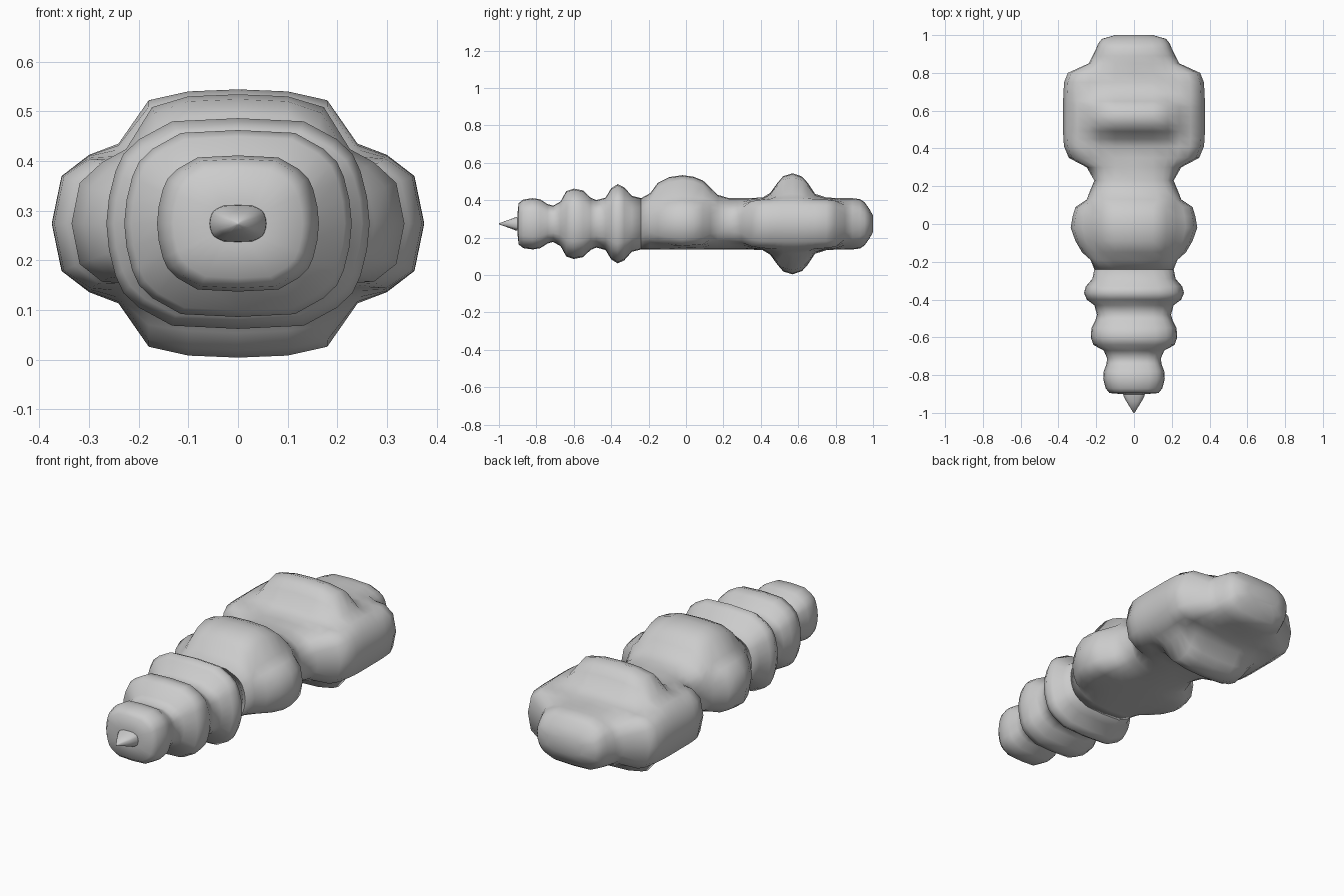
import bpy, bmesh

ZC = 0.274      # height of the body axis
CORE_W, CORE_H = 0.2, 0.137

# Quarter cross-section: x = a*c + b*e ; z = p*h + q*e + r*f
# c,h = core half sizes, e = side swelling, f = top/bottom swelling
QUARTER = [
    (0.00, 0.00, 1.00, 0.00, 1.00),
    (0.50, 0.00, 0.97, 0.00, 1.00),
    (0.75, 0.17, 0.80, 0.13, 0.87),
    (0.87, 0.38, 0.66, 0.22, 0.24),
    (0.93, 0.65, 0.50, 0.36, 0.05),
    (0.98, 0.91, 0.25, 0.35, 0.00),
    (1.00, 1.00, 0.00, 0.00, 0.00),
]


def quarter(w, t):
    c, h = min(w, CORE_W), min(t, CORE_H)
    if w < 0.27 and t > CORE_H:      # plain rounded ring
        k = (w - c, t - h)
        if k[0] > 0.0 or t < 0.19:
            c, h = w, t
    e, f = w - c, t - h
    return [(a * c + b * e, p * h + q * e + r * f) for a, b, p, q, r in QUARTER]


def ring(w, top, bottom):
    up, dn = quarter(w, top), quarter(w, bottom)
    pts = [(x, z) for x, z in up]                       # top to right
    pts += [(x, -z) for x, z in reversed(dn[:-1])]      # right to bottom
    pts += [(-x, -z) for x, z in dn[1:]]                # bottom to left
    pts += [(-x, z) for x, z in reversed(up[1:-1])]     # left to top
    return pts


def loft(name, sections):
    bm = bmesh.new()
    rings = []
    for s in sections:
        y, w, t = s[:3]
        b = s[3] if len(s) > 3 else t
        rings.append([bm.verts.new((x, y, ZC + z)) for x, z in ring(w, t, b)])
    n = len(rings[0])
    for r0, r1 in zip(rings, rings[1:]):
        for i in range(n):
            j = (i + 1) % n
            bm.faces.new((r0[i], r0[j], r1[j], r1[i]))
    bm.faces.new(rings[0])
    bm.faces.new(rings[-1])
    bmesh.ops.recalc_face_normals(bm, faces=bm.faces)
    for f in bm.faces:
        f.smooth = True
    me = bpy.data.meshes.new(name)
    bm.to_mesh(me)
    bm.free()
    ob = bpy.data.objects.new(name, me)
    bpy.context.collection.objects.link(ob)
    return ob


# Head and thorax: (y, half width, top, [bottom])
loft("head_and_thorax", [
    (1.0, 0.10, 0.045), (0.98, 0.17, 0.08), (0.955, 0.19, 0.115),
    (0.93, 0.20, 0.132), (0.89, 0.22, 0.137), (0.85, 0.24, 0.137),
    (0.80, 0.35, 0.138), (0.75, 0.37, 0.141), (0.69, 0.374, 0.16),
    (0.65, 0.375, 0.22), (0.62, 0.375, 0.253), (0.57, 0.375, 0.27),
    (0.52, 0.375, 0.255), (0.49, 0.375, 0.22), (0.45, 0.374, 0.165),
    (0.41, 0.37, 0.141), (0.35, 0.345, 0.138), (0.30, 0.25, 0.137),
    (0.23, 0.21, 0.137),
    # middle swelling, raised on top and sides only
    (0.17, 0.235, 0.155, 0.137), (0.13, 0.25, 0.195, 0.137),
    (0.09, 0.31, 0.232, 0.137), (0.04, 0.325, 0.252, 0.137),
    (-0.02, 0.335, 0.26, 0.137), (-0.09, 0.31, 0.25, 0.137),
    (-0.15, 0.275, 0.22, 0.137), (-0.19, 0.23, 0.165, 0.137),
    (-0.24, 0.21, 0.137),
])

# Ringed abdomen
loft("ringed_abdomen", [
    (-0.24, 0.21, 0.137), (-0.29, 0.22, 0.15), (-0.33, 0.255, 0.195),
    (-0.365, 0.265, 0.212), (-0.40, 0.25, 0.19), (-0.43, 0.21, 0.14),
    (-0.48, 0.196, 0.127), (-0.51, 0.205, 0.14), (-0.55, 0.225, 0.178),
    (-0.60, 0.229, 0.188), (-0.64, 0.215, 0.175), (-0.67, 0.16, 0.12),
    (-0.71, 0.143, 0.097), (-0.74, 0.145, 0.105), (-0.78, 0.16, 0.131),
    (-0.82, 0.163, 0.137), (-0.87, 0.15, 0.13), (-0.895, 0.13, 0.11),
    (-0.902, 0.05, 0.045),
])

# Stinger
loft("stinger", [
    (-0.88, 0.06, 0.04), (-0.91, 0.056, 0.036), (-0.94, 0.04, 0.024),
    (-1.0, 0.003, 0.003),
])
